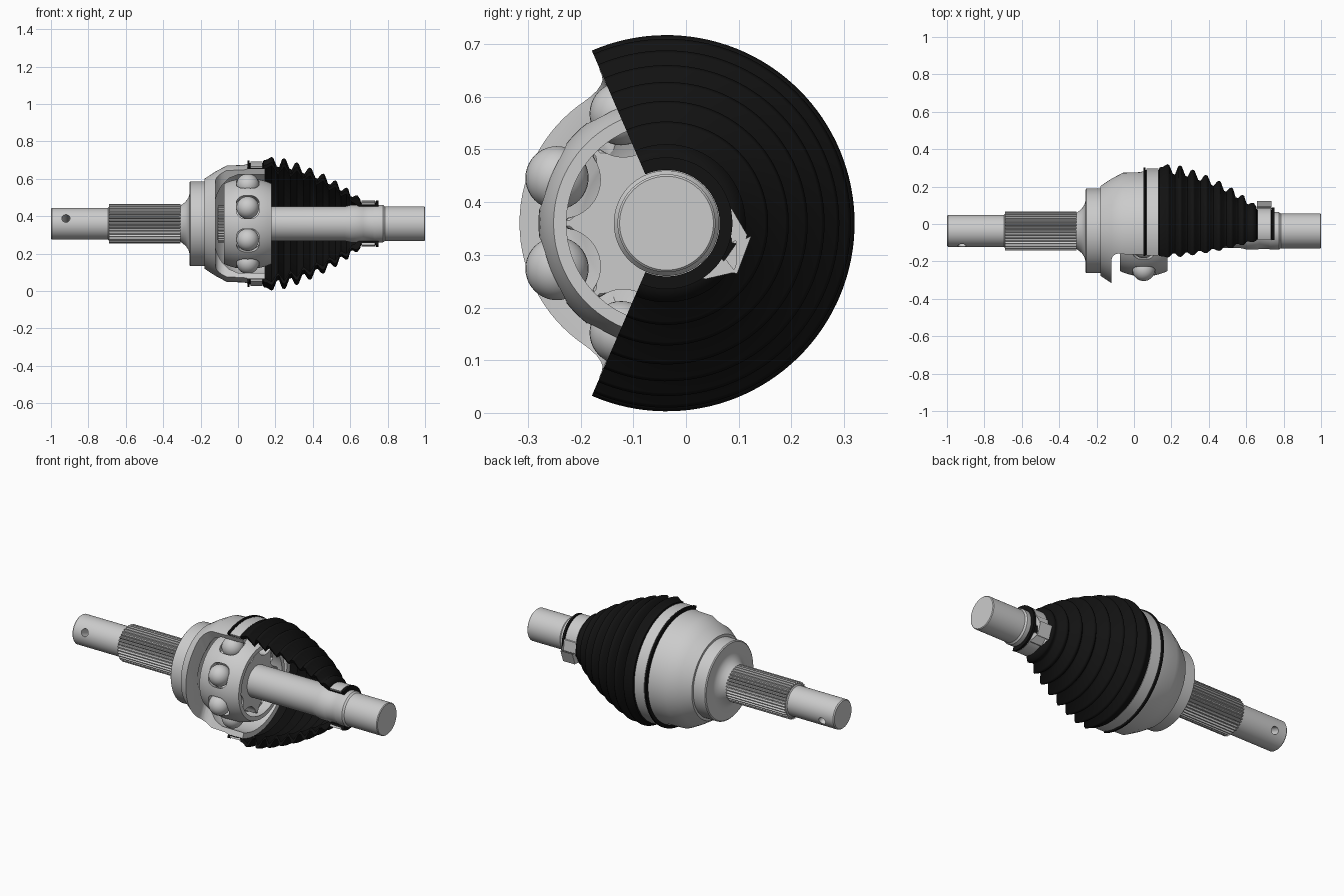
import bpy, bmesh
from math import sin, cos, pi, radians, sqrt
from mathutils import Matrix, Vector

if "Cube" in bpy.data.objects:
    bpy.data.objects.remove(bpy.data.objects["Cube"])

CY, CZ = -0.037, 0.36          # joint axis runs along x
CUT = 113.4                    # cutaway half angle, measured from +y
BALLS, ORBIT, BX = 8, 0.225, 0.052


def material(name, v):
    m = bpy.data.materials.new(name)
    m.diffuse_color = (v, v, v, 1)
    m.use_nodes = True
    m.node_tree.nodes["Principled BSDF"].inputs["Base Color"].default_value = m.diffuse_color
    return m


RUBBER = material("rubber", 0.006)
BAND = material("band_steel", 0.65)


def finish(bm, name, mat=None, angle=32):
    bmesh.ops.remove_doubles(bm, verts=bm.verts, dist=1e-5)
    bmesh.ops.recalc_face_normals(bm, faces=bm.faces)
    me = bpy.data.meshes.new(name)
    bm.to_mesh(me)
    bm.free()
    ob = bpy.data.objects.new(name, me)
    bpy.context.collection.objects.link(ob)
    if mat:
        me.materials.append(mat)
    smooth(ob, angle)
    return ob


def smooth(ob, angle=32):
    ob.data.shade_smooth()
    ob.data.set_sharp_from_angle(angle=radians(angle))


def lathe(name, prof, a0=0, a1=360, n=96, mat=None, closed=True, angle=32):
    """Turn an (x, r) profile about the joint axis; partial turns get caps."""
    bm = bmesh.new()
    full = a1 - a0 >= 360
    rings = []
    for i in range(n if full else n + 1):
        t = radians(a0 + (a1 - a0) * i / n)
        rings.append([bm.verts.new((x, CY + r * cos(t), CZ + r * sin(t))) for x, r in prof])
    k = len(prof)
    for i in range(n):
        a, b = rings[i], rings[(i + 1) % len(rings)]
        for j in range(k if closed else k - 1):
            q = (j + 1) % k
            bm.faces.new((a[j], a[q], b[q], b[j]))
    if not full:
        bm.faces.new(rings[0])
        bm.faces.new(rings[-1])
    return finish(bm, name, mat, angle)


def prism(name, pts, x0, x1, mat=None, bevel=0):
    """Extrude a (y, z) outline along x."""
    bm = bmesh.new()
    a = [bm.verts.new((x0, y, z)) for y, z in pts]
    b = [bm.verts.new((x1, y, z)) for y, z in pts]
    ends = [bm.faces.new(a), bm.faces.new(b)]
    for i in range(len(pts)):
        j = (i + 1) % len(pts)
        bm.faces.new((a[i], a[j], b[j], b[i]))
    if bevel:
        bmesh.ops.bevel(bm, geom=list({e for f in ends for e in f.edges}), offset=bevel,
                        segments=2, affect='EDGES', profile=0.5)
    return finish(bm, name, mat)


def polar(n, fn):
    return [(CY + fn(2 * pi * i / n) * cos(2 * pi * i / n),
             CZ + fn(2 * pi * i / n) * sin(2 * pi * i / n)) for i in range(n)]


def subtract(ob, cutter):
    m = ob.modifiers.new("cut", 'BOOLEAN')
    m.object, m.operation, m.solver = cutter, 'DIFFERENCE', 'EXACT'
    bpy.context.view_layer.objects.active = ob
    bpy.ops.object.modifier_apply(modifier=m.name)
    bpy.data.objects.remove(cutter)
    smooth(ob)


# outer race: stub shaft, flange and hollow bell in one turned part
bell = lathe("outer_race", [
    (-1, 0), (-1, .08), (-.994, .085), (-.695, .085), (-.69, .092), (-.315, .092), (-.30, .102),
    (-.28, .118), (-.265, .14), (-.26, .16), (-.26, .22), (-.255, .226), (-.18, .226), (-.18, .24),
    (-.12, .279), (-.06, .311), (.03, .314), (.05, .319), (.145, .319), (.145, .288), (0, .287),
    (-.05, .265), (-.09, .22), (-.125, .16), (-.135, .12), (-.135, 0)], closed=False)

# cutaway window in the bell, with rounded corners
bm = bmesh.new()
out = [(CY - .002, CZ)] + [(CY + cos(radians(a)), CZ + sin(radians(a))) for a in (CUT, 360 - CUT)]
lo, hi = [[bm.verts.new((x, y, z)) for y, z in out] for x in (-.12, .3)]
bm.faces.new(lo)
bm.faces.new(hi)
for i in range(3):
    j = (i + 1) % 3
    bm.faces.new((lo[i], lo[j], hi[j], hi[i]))
edges = [e for e in bm.edges if lo[0] in e.verts and hi[0] not in e.verts]
bmesh.ops.bevel(bm, geom=edges, offset=.05, segments=5, affect='EDGES', profile=0.5)
subtract(bell, finish(bm, "bell_cutter"))

# cross hole near the stub end
bm = bmesh.new()
bmesh.ops.create_cone(bm, cap_ends=True, segments=24, radius1=.022, radius2=.022, depth=.4,
                      matrix=Matrix.Translation((-.92, CY, CZ)) @ Matrix.Rotation(radians(70), 4, 'X'))
subtract(bell, finish(bm, "hole_cutter"))


# splines
def spline(name, teeth, r_out, r_in, x0, x1):
    n = teeth * 4
    pts = polar(n, lambda t: r_out if round(t * n / (2 * pi)) % 4 < 2 else r_in)
    return prism(name, pts, x0, x1)


spline("stub_spline", 36, .105, .094, -.69, -.308)
spline("inner_spline", 36, .1, .092, -.108, -.05)

# drive shaft
lathe("drive_shaft", [
    (-.11, 0), (-.11, .085), (-.1, .092), (.57, .092), (.605, .1), (.66, .1), (.67, .096),
    (.72, .096), (.73, .1), (.775, .1), (.785, .093), (.996, .093), (1, .089), (1, 0)], closed=False)


# inner race with a ball groove at every ball
def race_radius(t):
    step = 2 * pi / BALLS
    d = (t % step) - step / 2
    c, g = .215, .073
    s = g * g - (c * sin(d)) ** 2
    return min(.19, c * cos(d) - sqrt(s)) if s > 0 else .19


prism("inner_race", polar(240, race_radius), -.07, .15, bevel=.006)

# ball cage with windows
half, R = .128, .243
arc = [-half + 2 * half * i / 12 for i in range(13)]
cage = lathe("ball_cage", [(BX + u, sqrt(R * R - .8 * u * u)) for u in arc] +
             [(BX + half, .19), (BX + .07, .205), (BX - .07, .205), (BX - half, .19)])
bm = bmesh.new()
for i in range(BALLS):
    t = 2 * pi * (i + .5) / BALLS
    sub = bmesh.new()
    bmesh.ops.create_cube(sub, size=1)
    bmesh.ops.scale(sub, vec=(.122, .12, .134), verts=sub.verts)
    radial = [e for e in sub.edges if abs(e.verts[0].co.y - e.verts[1].co.y) > .01]
    bmesh.ops.bevel(sub, geom=radial, offset=.045, segments=5, affect='EDGES', profile=0.5)
    sub.transform(Matrix.Translation((BX, CY, CZ)) @ Matrix.Rotation(t, 4, 'X')
                  @ Matrix.Translation((0, ORBIT, 0)))
    tmp = bpy.data.meshes.new("tmp")
    sub.to_mesh(tmp)
    sub.free()
    bm.from_mesh(tmp)
    bpy.data.meshes.remove(tmp)
subtract(cage, finish(bm, "window_cutter"))

# balls
for i in range(BALLS):
    t = 2 * pi * (i + .5) / BALLS
    bm = bmesh.new()
    bmesh.ops.create_uvsphere(bm, u_segments=32, v_segments=20, radius=.06,
                              matrix=Matrix.Translation((BX, CY + ORBIT * cos(t), CZ + ORBIT * sin(t))))
    finish(bm, f"ball_{i + 1}")

# rubber boot: cuff, pleats, small cuff
peaks = [(.18, .357), (.247, .35), (.315, .328), (.385, .3), (.455, .268), (.52, .232), (.58, .193)]
outer = [(.05, .339), (.06, .339), (.062, .325), (.133, .325), (.136, .339), (.155, .343)]
for i, (x, r) in enumerate(peaks):
    outer += [(x - .011, r - .005), (x, r), (x + .009, r - .006)]
    nx, nr = peaks[i + 1] if i < 6 else (.635, .16)
    v = (r + nr) / 2 - (.052 - .003 * i)
    outer += [((x + nx) / 2 - .006, v + .004), ((x + nx) / 2 + .006, v)]
outer += [(.625, .15), (.64, .15), (.655, .128), (.657, .113), (.735, .113), (.737, .125), (.75, .125)]
inner = [(.75, .101), (.645, .101), (.62, .12)]
for i in range(6, -1, -1):
    x, r = peaks[i]
    nx, nr = peaks[i + 1] if i < 6 else (.635, .16)
    inner += [((x + nx) / 2, (r + nr) / 2 - .07 + .003 * i), (x, r - .02)]
inner += [(.15, .32), (.05, .319)]
lathe("rubber_boot", outer + inner, -CUT, CUT, 80, RUBBER, angle=60)

# large clamp
lathe("large_clamp", [(.066, .322), (.066, .334), (.13, .334), (.13, .322)], -CUT, CUT, 80, BAND)

# small clamp: two band arcs joined by a folded ear
for name, a0, a1 in (("small_clamp_upper", 14, CUT), ("small_clamp_lower", -CUT, -57)):
    lathe(name, [(.66, .112), (.66, .123), (.732, .123), (.732, .112)], a0, a1, 32, BAND)
ear = [(.079, .389), (.087, .323), (.116, .338), (.089, .266), (.067, .294), (.029, .256)]
prism("small_clamp_ear", ear + [(y + .008, z - .002) for y, z in reversed(ear)], .657, .735, BAND)
